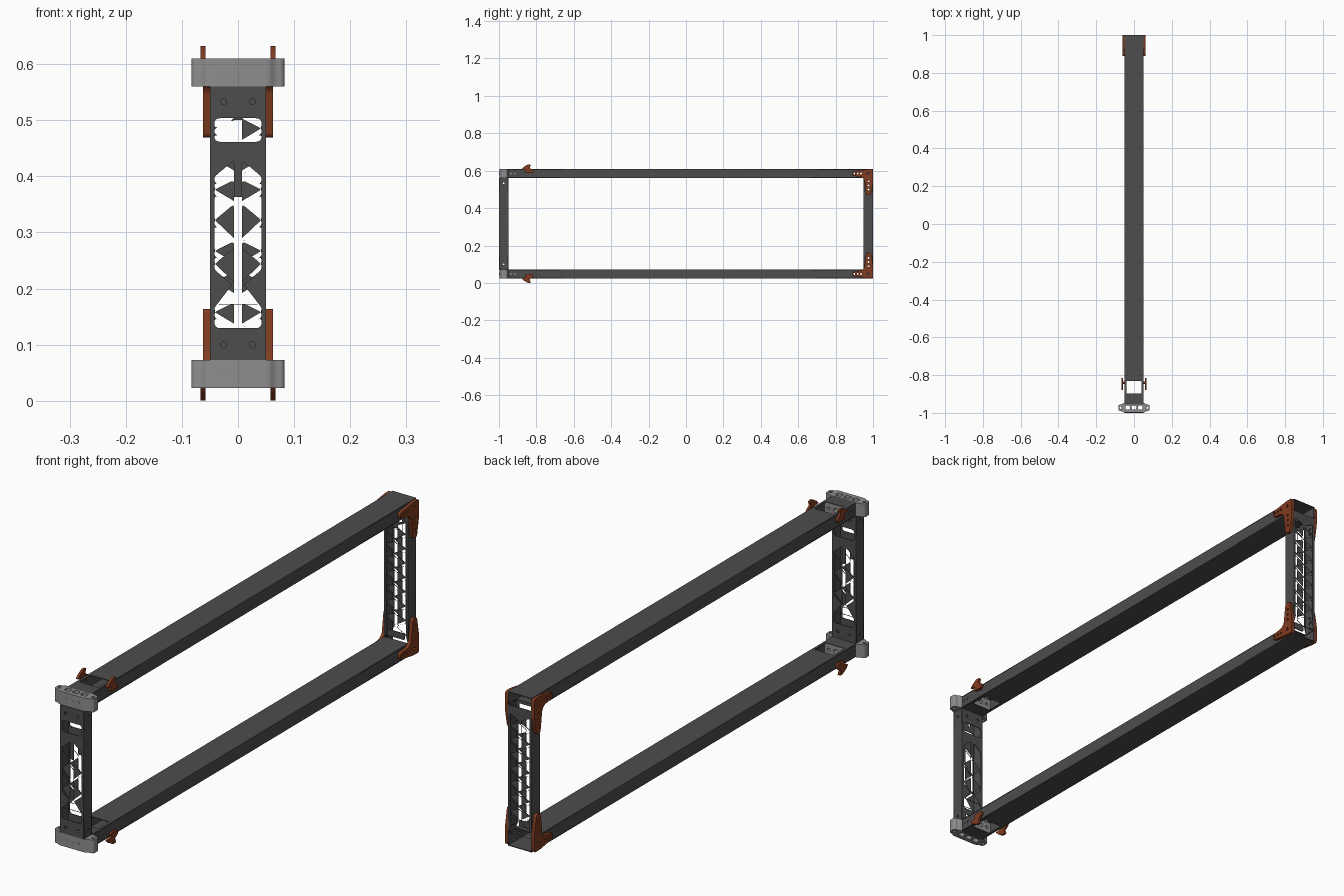
import bpy, bmesh, math
from mathutils import Matrix, Vector

if "Cube" in bpy.data.objects:
    bpy.data.objects.remove(bpy.data.objects["Cube"])

ZC = 0.3165          # mirror plane between the two beams
WALL = 0.003


def material(name, rgb):
    m = bpy.data.materials.new(name)
    m.diffuse_color = (*rgb, 1)
    m.use_nodes = True
    m.node_tree.nodes["Principled BSDF"].inputs["Base Color"].default_value = m.diffuse_color
    return m


DARK = material("dark_tube", (0.075, 0.075, 0.075))
GREY = material("grey_cap", (0.27, 0.27, 0.27))
RED = material("rust_red", (0.22, 0.045, 0.015))


def rect(a0, b0, a1, b1):
    return [(a0, b0), (a1, b0), (a1, b1), (a0, b1)]


def circle(a, b, r, n=14):
    return [(a + r * math.cos(2 * math.pi * i / n), b + r * math.sin(2 * math.pi * i / n)) for i in range(n)]


def rounded(pts, r, n=4):
    out = []
    for i, p in enumerate(pts):
        p, q, s = Vector(p), Vector(pts[i - 1]), Vector(pts[(i + 1) % len(pts)])
        a = p + (q - p).normalized() * min(r, (q - p).length * 0.48)
        b = p + (s - p).normalized() * min(r, (s - p).length * 0.48)
        for k in range(n + 1):
            t = k / n
            out.append(tuple(a * (1 - t) ** 2 + p * 2 * t * (1 - t) + b * t * t))
    return out


FRAMES = {'x': ((0, 1, 0), (0, 0, 1), (1, 0, 0)),
          'y': ((1, 0, 0), (0, 0, 1), (0, -1, 0)),
          'z': ((1, 0, 0), (0, 1, 0), (0, 0, 1))}


def plate(name, loops, axis, lo, hi, mat):
    """Flat plate: first loop is the outline, the others are holes; extruded along axis."""
    cu = bpy.data.curves.new(name, 'CURVE')
    cu.dimensions = '2D'
    cu.fill_mode = 'BOTH'
    cu.extrude = abs(hi - lo) / 2
    for loop in loops:
        sp = cu.splines.new('POLY')
        sp.points.add(len(loop) - 1)
        for p, (a, b) in zip(sp.points, loop):
            p.co = (a, b, 0, 1)
        sp.use_cyclic_u = True
    tmp = bpy.data.objects.new(name + "_tmp", cu)
    bpy.context.collection.objects.link(tmp)
    dg = bpy.context.evaluated_depsgraph_get()
    me = bpy.data.meshes.new_from_object(tmp.evaluated_get(dg))
    bpy.data.objects.remove(tmp)
    mat4 = Matrix(FRAMES[axis]).transposed().to_4x4()
    mat4.translation['xyz'.index(axis)] = (lo + hi) / 2
    me.transform(mat4)
    bm = bmesh.new()
    bm.from_mesh(me)
    bmesh.ops.remove_doubles(bm, verts=bm.verts, dist=1e-5)
    bmesh.ops.recalc_face_normals(bm, faces=bm.faces)
    bm.to_mesh(me)
    bm.free()
    me.materials.clear()
    me.materials.append(mat)
    me.name = name
    ob = bpy.data.objects.new(name, me)
    bpy.context.collection.objects.link(ob)
    return ob


def truss(rows, h):
    """Two mirrored columns of alternating rounded triangles."""
    holes = []
    for i in rows:
        z, k = ZC + i * h, h - 0.005
        a, b = (0.007, 0.042) if i % 2 == 0 else (0.042, 0.007)
        for s in (-1, 1):
            holes.append(rounded([(s * a, z - k), (s * a, z + k), (s * b, z + 0.005), (s * b, z - 0.005)], 0.007))
    return holes


# Uprights: hollow tubes with perforated faces
Z0, Z1 = 0.073, 0.56
body = rect(-0.05, Z0, 0.05, Z1)
windows = [rounded(rect(-0.042, ZC + s * 0.166 - 0.021, 0.042, ZC + s * 0.166 + 0.021), 0.01) for s in (-1, 1)]
bolts = [circle(x, ZC + s * 0.217, 0.0055) for x in (-0.026, 0.026) for s in (-1, 1)]
front_holes = truss(range(-2, 3), 0.039) + windows + bolts
for nm, y in (("front", -1), ("inner", -0.95 - WALL)):
    plate("front_upright_%s_face" % nm, [body] + front_holes, 'y', y, y + WALL, DARK)
back_holes = truss(range(-7, 8), 0.0273)
ends = [rounded(rect(-0.036, ZC + s * 0.222 - 0.012, 0.036, ZC + s * 0.222 + 0.012), 0.006) for s in (-1, 1)]
plate("back_upright_outer_face", [body] + back_holes, 'y', 1 - WALL, 1, DARK)
plate("back_upright_inner_face", [body] + back_holes + ends, 'y', 0.95, 0.95 + WALL, DARK)

arm_y = (0.90, 0.918, 0.936)
arm_z = (0.183, 0.205, 0.227)
for s, side in ((-1, "left"), (1, "right")):
    xa, xb = s * 0.05, s * (0.05 - WALL)
    plate("front_upright_%s_wall" % side,
          [rect(-1 + WALL, Z0, -0.95 - WALL, Z1)] + [circle(-0.975, ZC + t * 0.217, 0.005) for t in (-1, 1)],
          'x', xa, xb, DARK)
    plate("back_upright_%s_wall" % side,
          [rect(0.95 + WALL, Z0, 1 - WALL, Z1)] + [circle(0.976, ZC + t * d, 0.005) for t in (-1, 1) for d in arm_z],
          'x', xa, xb, DARK)

# Bracket and hook outlines: y, height above the mirror plane
bracket = rounded([(1.0, 0.2915), (0.97, 0.2915), (0.89, 0.279), (0.89, 0.256), (0.938, 0.250),
                   (0.953, 0.236), (0.964, 0.153), (0.988, 0.153), (1.0, 0.22)], 0.008)
hook = rounded([(-0.882, 0.290), (-0.868, 0.304), (-0.845, 0.3165), (-0.828, 0.315), (-0.836, 0.298),
                (-0.815, 0.284), (-0.818, 0.270), (-0.862, 0.270), (-0.856, 0.288)], 0.006)

for t, lv in ((1, "upper"), (-1, "lower")):
    flip = lambda pts: [(y, ZC + t * d) for y, d in pts]
    # Beam: four walls, access window near the front, open back end
    out, inn = ZC + t * 0.2935, ZC + t * 0.2435
    win = rounded(rect(-0.04, -0.898, 0.04, -0.83), 0.006)
    plate(lv + "_beam_outer_wall", [rect(-0.05, -0.955, 0.05, 1), win], 'z', out, out - t * WALL, DARK)
    plate(lv + "_beam_inner_wall", [rect(-0.05, -0.955, 0.05, 0.953), win], 'z', inn, inn + t * WALL, DARK)
    mid = ZC + t * 0.2685
    for s, side in ((-1, "left"), (1, "right")):
        holes = [circle(y, mid, 0.005) for y in arm_y]
        holes += [circle(y, mid, 0.005) for y in (-0.935, -0.915)]
        plate("%s_beam_%s_wall" % (lv, side), [rect(-0.955, inn + t * WALL, 1, out - t * WALL)] + holes,
              'x', s * 0.05, s * (0.05 - WALL), DARK)
        # Corner bracket
        bh = [circle(y, 0.2685, 0.005) for y in arm_y] + [circle(0.976, d, 0.005) for d in arm_z]
        bh.append(circle(0.974, 0.268, 0.006))
        plate("%s_%s_corner_bracket" % (lv, side), [flip(l) for l in [bracket] + bh],
              'x', s * 0.05, s * 0.062, RED)
        # Hook and its pivot pin
        plate("%s_%s_hook" % (lv, side), [flip(hook)], 'x', s * 0.058, s * 0.067, RED)
        plate("%s_%s_hook_pin" % (lv, side), [flip(circle(-0.84, 0.279, 0.007))], 'x', s * 0.046, s * 0.059, RED)

    # Grey end cap: rounded side lugs, hollow cells
    half = [(0.056, -0.998), (0.066, -0.99), (0.083, -0.988), (0.083, -0.957), (0.066, -0.955), (0.056, -0.948)]
    outline = rounded(half + [(-x, y) for x, y in reversed(half)], 0.009)
    cells = [circle(s * 0.071, -0.9725, 0.006) for s in (-1, 1)]
    cells += [rounded(rect(x - 0.012, -0.982, x + 0.012, -0.962), 0.006) for x in (-0.034, 0, 0.034)]
    cap = plate(lv + "_end_cap", [outline] + cells, 'z', out, inn, GREY)
    cap.select_set(True)
    bpy.context.view_layer.objects.active = cap
    bpy.ops.object.shade_smooth_by_angle(angle=math.radians(35))
    cap.select_set(False)
    for i, x in enumerate((-0.026, 0, 0.026)):
        plate("%s_cap_bolt_%d" % (lv, i), [circle(x, mid, 0.005)], 'y', -0.999, -0.99, GREY)
    # Plug joining the cap into the beam
    plate(lv + "_beam_plug", [rect(-0.047, mid - 0.022, 0.047, mid + 0.022), circle(0, mid, 0.009),
                              circle(-0.03, mid, 0.006), circle(0.03, mid, 0.006)],
          'y', -0.95, -0.9, GREY)
